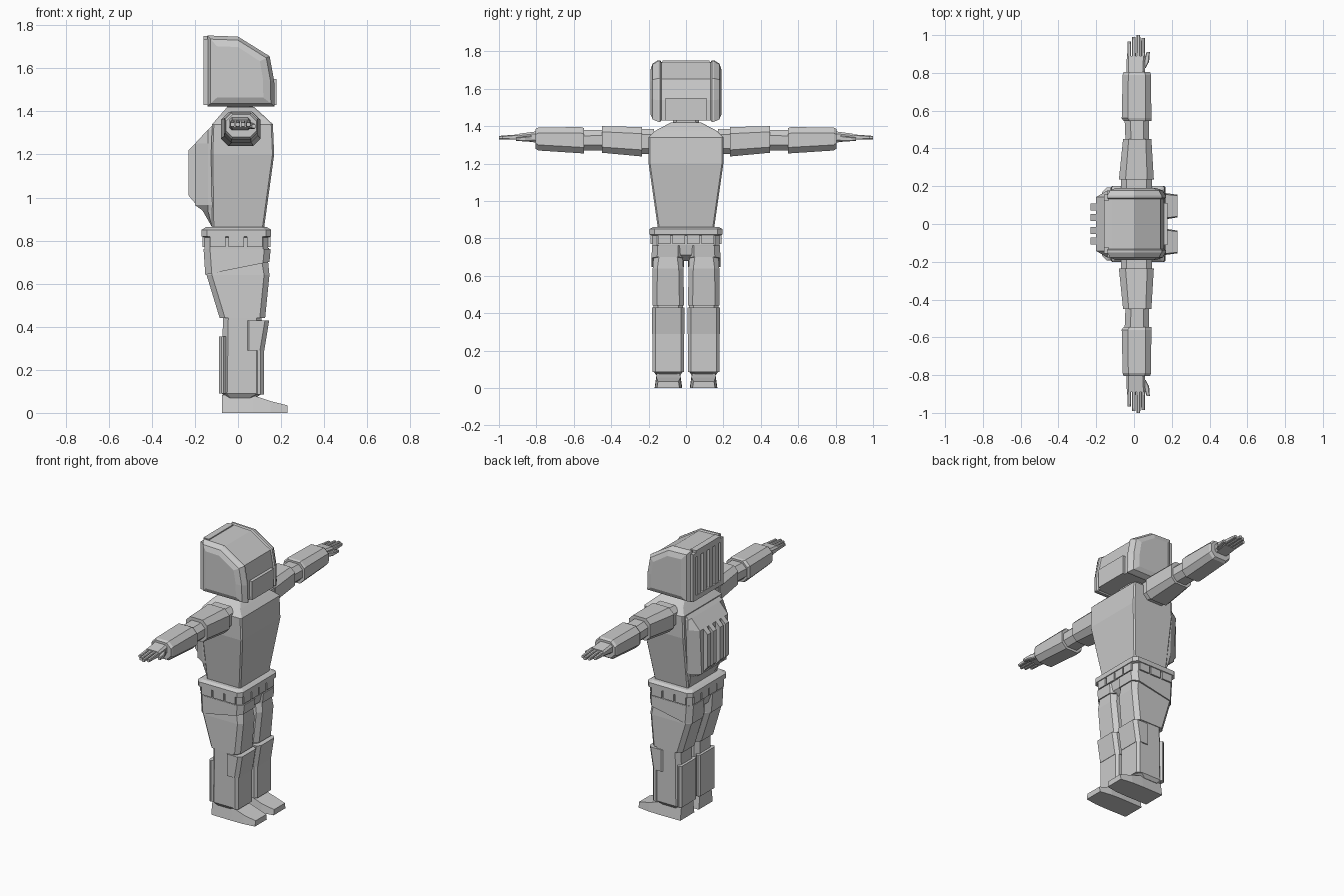
import bpy, bmesh
from mathutils import Vector


def loft(name, rings, mirror=False):
    """Skin a list of equal-length point rings and cap both ends."""
    bm = bmesh.new()
    vr = [[bm.verts.new(p) for p in r] for r in rings]
    n = len(vr[0])
    for a, b in zip(vr, vr[1:]):
        for i in range(n):
            j = (i + 1) % n
            bm.faces.new((a[i], a[j], b[j], b[i]))
    bm.faces.new(vr[0])
    bm.faces.new(vr[-1])
    bmesh.ops.recalc_face_normals(bm, faces=bm.faces)
    me = bpy.data.meshes.new(name)
    bm.to_mesh(me)
    bm.free()
    ob = bpy.data.objects.new(name, me)
    bpy.context.collection.objects.link(ob)
    if mirror:
        m = ob.modifiers.new("mirror", 'MIRROR')
        m.use_axis = (False, True, False)
    return ob


def octo(a0, a1, b0, b1, c):
    return [(a0 + c, b0), (a1 - c, b0), (a1, b0 + c), (a1, b1 - c),
            (a1 - c, b1), (a0 + c, b1), (a0, b1 - c), (a0, b0 + c)]


def zring(x0, x1, y0, y1, z, c=0.02, slope=0):
    return [(x, y, z + slope * x) for x, y in octo(x0, x1, y0, y1, c)]


def yring(y, x0, x1, z0, z1, c=0.03):
    return [(x, y, z) for x, z in octo(x0, x1, z0, z1, c)]


def box(name, x0, x1, y0, y1, z0, z1, mirror=False):
    q = [(x0, y0), (x1, y0), (x1, y1), (x0, y1)]
    return loft(name, [[(x, y, z) for x, y in q] for z in (z0, z1)], mirror)


# helmet: side profile lofted across y, with a recessed central band
prof = [(-.14, 1.425), (-.14, 1.75), (0, 1.745), (.145, 1.655), (.166, 1.54), (.168, 1.425)]
mid = Vector((.0, 1.57))


def hring(y, d):
    out = []
    for p in prof:
        v = Vector(p) - mid
        out.append((mid.x + v.x * (1 - d / .15), y, mid.y + v.y * (1 - d / .17)))
    return out


half = [(.19, .045), (.178, .014), (.15, -.002), (.138, -.002), (.132, .006)]
loft("helmet", [hring(y, d) for y, d in half] + [hring(-y, d) for y, d in half[::-1]])
box("mouth_guard", .12, .178, -.11, .11, 1.43, 1.55)

# helmet rear frame and vents
box("helmet_rear_side", -.16, -.12, .125, .155, 1.43, 1.735, True)
box("helmet_rear_top", -.16, -.12, -.125, .125, 1.71, 1.75)
box("helmet_rear_bottom", -.16, -.12, -.125, .125, 1.43, 1.46)
for i in range(4):
    y = -.09 + .06 * i
    box("helmet_vent", -.158, -.12, y - .018, y + .018, 1.46, 1.71)

# torso and neck
loft("torso", [zring(x0, x1, -w, w, z, .008) for x0, x1, w, z in [
    (-.12, .12, .15, .85), (-.125, .168, .2, 1.2), (-.12, .162, .2, 1.34),
    (-.09, .125, .165, 1.375), (-.05, .075, .08, 1.42)]])
loft("neck", [zring(-.05, .07, -.07, .07, z, .02) for z in (1.38, 1.44)])

# backpack with vertical fins
loft("backpack", [[(0, w, z), (max(xb, -.14), w, z), (xb, w - .035, z),
                   (xb, -w + .035, z), (max(xb, -.14), -w, z), (0, -w, z)]
                  for xb, w, z in [(-.122, .14, .865), (-.165, .155, .94), (-.2, .162, .965),
                                   (-.2, .178, 1.25), (-.14, .178, 1.315), (-.08, .15, 1.375)]])
for y in (.035, .09):
    loft("backpack_fin", [[(x, y + s, z) for x, z in
         [(-.18, .95), (-.23, 1.01), (-.23, 1.22), (-.18, 1.27)]] for s in (-.018, .018)], True)

# belt rim, band and pouches
loft("belt_rim", [zring(-.165 - d, .15 + d, -.19 - d, .19 + d, z, .025)
                  for d, z in [(-.015, .862), (.004, .85), (.004, .82), (-.01, .815)]])
loft("belt_band", [zring(-.155, .14, -.18, .18, z, .025) for z in (.76, .83)])
for i in range(4):
    y = -.117 + .078 * i
    box("belt_pouch_front", .12, .15, y - .034, y + .034, .77, .818)
    box("belt_pouch_back", -.165, -.13, y - .034, y + .034, .77, .818)
for i in range(3):
    x = -.093 + .085 * i
    box("belt_pouch_side", x - .036, x + .036, .15, .19, .77, .818, True)

# pelvis and legs
loft("pelvis", [zring(-.155, .145, -.178, .178, .765, .03),
                zring(-.14, .135, -.15, .15, .71, .03),
                zring(-.1, .1, -.05, .05, .68, .03)])
loft("shorts_leg", [zring(-.16, .152, .012, .182, .762, .03),
                    zring(-.152, .146, .012, .184, .672, .03, .2)], True)
loft("thigh", [zring(-.14, .138, .02, .172, .72, .03), zring(-.146, .146, .014, .178, .64, .025),
               zring(-.085, .126, .01, .18, .44, .025)], True)
loft("shin", [zring(-.07, .11, .015, .175, .45, .025), zring(-.075, .115, .015, .175, .09, .025),
              zring(-.06, .08, .03, .16, .07, .025)], True)
loft("knee_pad", [zring(.03, .145, .008, .182, .43, .02), zring(.03, .122, .008, .182, .29, .02)], True)
loft("shin_guard", [zring(.075, .12, .012, .179, .29, .015), zring(.075, .12, .012, .179, .085, .015)], True)
loft("calf_guard", [zring(-.088, -.055, .012, .179, .355, .012), zring(-.088, -.055, .012, .179, .09, .012)], True)

# shoes
loft("shoe", [[(x, y0, z0), (x, y1, z0), (x, y1 - t, z1), (x, y0 + t, z1)] for x, y0, y1, z0, z1, t in [
    (-.075, .022, .166, 0, .082, .012), (.07, .02, .168, 0, .082, .012),
    (.15, .022, .166, 0, .055, .008), (.23, .035, .155, 0, .035, .005)]], True)

# arms, extended along y
loft("shoulder", [yring(.17, -.07, .095, 1.25, 1.385), yring(.25, -.07, .095, 1.25, 1.385)], True)
loft("upper_arm", [yring(.235, -.08, .105, 1.238, 1.395, .035), yring(.45, -.058, .092, 1.258, 1.4, .03)], True)
loft("elbow", [yring(.44, -.045, .08, 1.27, 1.38), yring(.56, -.05, .08, 1.27, 1.378)], True)
loft("forearm", [yring(.545, -.055, .092, 1.255, 1.39, .032), yring(.56, -.065, .092, 1.255, 1.395, .032),
                 yring(.79, -.06, .09, 1.27, 1.393, .03), yring(.805, -.055, .085, 1.28, 1.385, .03)], True)

# hands
loft("palm", [yring(.8, -.04, .058, 1.312, 1.372, .012), yring(.89, -.038, .06, 1.324, 1.36, .01)], True)
for i, tip in enumerate((.965, .99, 1.0, .985)):
    x = -.036 + .0245 * i
    loft("finger", [yring(.88, x, x + .021, 1.327, 1.357, .004),
                    yring(tip, x + .001, x + .02, 1.33, 1.348, .004)], True)
loft("thumb", [yring(.825, .04, .062, 1.318, 1.35, .005), yring(.86, .05, .08, 1.318, 1.345, .005),
               yring(.91, .066, .084, 1.322, 1.34, .004)], True)
